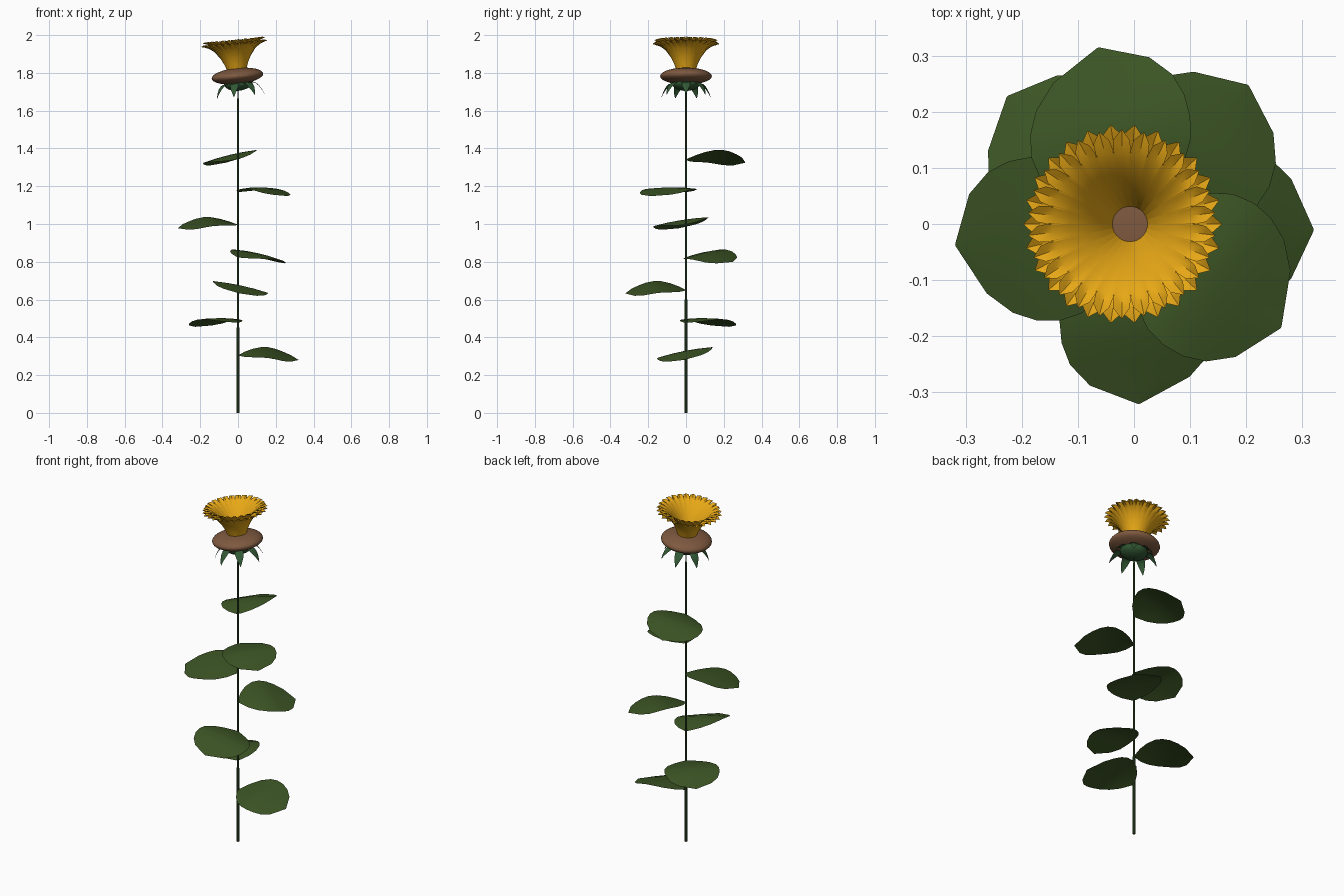
import bpy, bmesh, math
from mathutils import Matrix, Vector

if "Cube" in bpy.data.objects:
    bpy.data.objects.remove(bpy.data.objects["Cube"])


def material(name, rgb):
    m = bpy.data.materials.new(name)
    m.diffuse_color = (*rgb, 1)
    m.use_nodes = True
    m.node_tree.nodes["Principled BSDF"].inputs["Base Color"].default_value = m.diffuse_color
    return m


LEAF = material("leaf green", (0.045, 0.09, 0.018))
STEM = material("stem green", (0.032, 0.075, 0.02))
CALYX = material("calyx green", (0.032, 0.10, 0.035))
PETAL = material("petal yellow", (0.80, 0.39, 0.008))
SEED = material("seed brown", (0.21, 0.10, 0.05))


def make(name, bm, mat, matrix=Matrix(), smooth=35):
    me = bpy.data.meshes.new(name)
    bm.to_mesh(me)
    bm.free()
    ob = bpy.data.objects.new(name, me)
    bpy.context.collection.objects.link(ob)
    me.materials.append(mat)
    ob.matrix_world = matrix
    bpy.ops.object.select_all(action='DESELECT')
    ob.select_set(True)
    bpy.context.view_layer.objects.active = ob
    if smooth:
        bpy.ops.object.shade_smooth_by_angle(angle=math.radians(smooth))
    return ob


def strip(bm, rows, matrix=Matrix()):
    """Skin rows of equal-length points into a sheet."""
    vs = [[bm.verts.new(matrix @ Vector(p)) for p in row] for row in rows]
    for a, b in zip(vs, vs[1:]):
        for i in range(len(a) - 1):
            bm.faces.new((a[i], b[i], b[i + 1], a[i + 1]))


# Stem
bm = bmesh.new()
bmesh.ops.create_cone(bm, cap_ends=True, segments=10, radius1=0.008, radius2=0.004,
                      depth=1.74, matrix=Matrix.Translation((0, 0, 0.87)))
make("stem", bm, STEM)

# Leaves: distance along, height, half width; set round the stem by the golden angle
LEAF_ROWS = [(0.003, 0, 0.010), (0.035, 0.009, 0.070), (0.075, 0.018, 0.115),
             (0.12, 0.024, 0.142), (0.16, 0.023, 0.150), (0.20, 0.015, 0.146),
             (0.24, 0.002, 0.129), (0.28, -0.010, 0.091), (0.32, -0.022, 0.002)]
ROLLS = (11, 0, -12, 10, -9, 0, -13)
for i, roll in enumerate(ROLLS):
    bm = bmesh.new()
    rows = [[(u, s * w - 0.015 * (u / 0.32) ** 2, z - 0.008 * s * s * w / 0.15)
             for s in (-1, -0.5, 0, 0.5, 1)] for u, z, w in LEAF_ROWS]
    strip(bm, rows)
    place = (Matrix.Translation((0, 0, 0.305 + 0.173 * i))
             @ Matrix.Rotation(math.radians(137.5 * i), 4, 'Z')
             @ Matrix.Rotation(math.radians(roll), 4, 'X'))
    make(f"leaf_{i + 1}", bm, LEAF, place, 60)

# Flower head frame, leaning slightly to the left
HEAD = Matrix.Translation((-0.003, 0, 1.783)) @ Matrix.Rotation(-0.1, 4, 'Y')

# Seed disc
bm = bmesh.new()
bmesh.ops.create_uvsphere(bm, u_segments=32, v_segments=16, radius=1,
                          matrix=Matrix.Diagonal((0.137, 0.137, 0.043, 1)))
make("seed_disc", bm, SEED, HEAD, 60)

# Calyx cup
bm = bmesh.new()
bmesh.ops.create_uvsphere(bm, u_segments=20, v_segments=12, radius=1,
                          matrix=Matrix.Translation((0, 0, -0.038))
                          @ Matrix.Diagonal((0.075, 0.075, 0.040, 1)))
make("calyx_cup", bm, CALYX, HEAD, 60)

# Sepals: radius, height, half width
SEPAL_ROWS = [(0.06, -0.034, 0.020), (0.09, -0.040, 0.024), (0.108, -0.058, 0.020),
              (0.122, -0.080, 0.011), (0.132, -0.104, 0.001)]
bm = bmesh.new()
for i in range(7):
    turn = Matrix.Rotation(math.tau * i / 7, 4, 'Z')
    strip(bm, [[(r, s * w, z - 0.004 * abs(s)) for s in (-1, 0, 1)]
               for r, z, w in SEPAL_ROWS], turn)
make("sepals", bm, CALYX, HEAD, 50)

# Petals: two overlapping trumpet layers; radius, height, relative width, fold
COUNT = 26
LAYERS = {
    "outer_petals": [(0.050, 0.030, 1.1, 0), (0.062, 0.065, 1.1, 0), (0.080, 0.100, 1.1, 0.002),
                     (0.108, 0.138, 1.1, 0.004), (0.135, 0.158, 1.1, 0.008),
                     (0.160, 0.168, 0.85, 0.012), (0.177, 0.172, 0.05, 0)],
    "inner_petals": [(0.029, 0.036, 1.1, 0), (0.045, 0.075, 1.1, 0), (0.066, 0.112, 1.1, 0.001),
                     (0.096, 0.150, 1.1, 0.003), (0.125, 0.175, 1.1, 0.007),
                     (0.150, 0.184, 0.8, 0.011), (0.168, 0.190, 0.05, 0)],
}
for k, (name, rows) in enumerate(LAYERS.items()):
    bm = bmesh.new()
    for i in range(COUNT):
        turn = Matrix.Rotation(math.tau * (i + 0.5 * k) / COUNT, 4, 'Z')
        strip(bm, [[(r, s * r * f * math.tan(math.pi / COUNT), z + fold * abs(s))
                    for s in (-1, 0, 1)] for r, z, f, fold in rows], turn)
    make(name, bm, PETAL, HEAD, 40)
